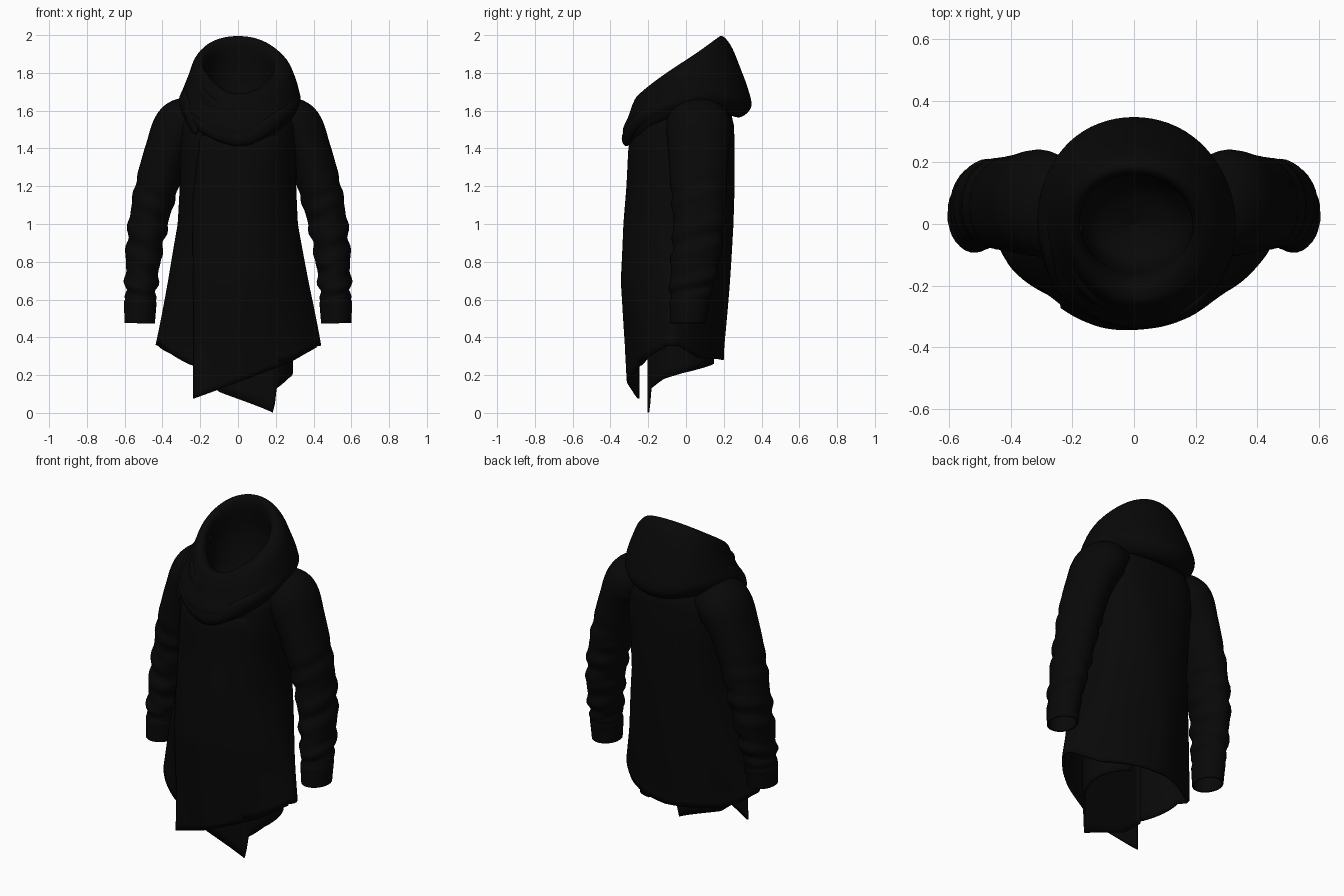
import bpy
import math
from mathutils import Vector

cube = bpy.data.objects.get("Cube")
if cube:
    bpy.data.objects.remove(cube, do_unlink=True)

# One black cloth for the whole garment
cloth = bpy.data.materials.new("black_cloth")
cloth.use_nodes = True
colour = (0.0024, 0.0024, 0.0024, 1)
cloth.diffuse_color = colour
shader = cloth.node_tree.nodes["Principled BSDF"]
shader.inputs["Base Color"].default_value = colour
shader.inputs["Roughness"].default_value = 0.9


def linear(table, t):
    """Piecewise linear lookup in (key, value) pairs."""
    for (a, va), (b, vb) in zip(table, table[1:]):
        if t <= b:
            return va + (vb - va) * max(0, (t - a) / (b - a))
    return table[-1][1]


def spline(rows, t):
    """Smooth curve through rows, t from 0 to 1."""
    f = min(max(t, 0), 1) * (len(rows) - 1)
    i = min(int(f), len(rows) - 2)
    f -= i
    p = [rows[min(max(i + k, 0), len(rows) - 1)] for k in (-1, 0, 1, 2)]
    return [b + 0.5 * f * (c - a + f * (2*a - 5*b + 4*c - d + f * (3*(b - c) + d - a)))
            for a, b, c, d in zip(*p)]


def power(value, exponent):
    return math.copysign(abs(value) ** exponent, value)


def sheet(name, point, nu, nv, closed=False, thickness=0.015):
    """Cloth surface from point(u, v), with real thickness."""
    cols = nu if closed else nu + 1
    verts = [point(i / nu, j / nv) for j in range(nv + 1) for i in range(cols)]
    faces = []
    for j in range(nv):
        for i in range(nu):
            k = (i + 1) % cols
            faces.append((j*cols + i, j*cols + k, (j+1)*cols + k, (j+1)*cols + i))
    mesh = bpy.data.meshes.new(name)
    mesh.from_pydata(verts, [], faces)
    mesh.materials.append(cloth)
    obj = bpy.data.objects.new(name, mesh)
    bpy.context.collection.objects.link(obj)
    if thickness:
        solid = obj.modifiers.new("thickness", "SOLIDIFY")
        solid.thickness = thickness
        solid.offset = 0
    bpy.context.view_layer.objects.active = obj
    obj.select_set(True)
    bpy.ops.object.shade_smooth_by_angle(angle=math.radians(50))
    obj.select_set(False)


# Coat outline: height, half width, front y, back y, y of the widest point, squareness
OUTLINE = [(0, .45, -.29, .19, -.09, 1.5), (.36, .432, -.31, .2, -.08, 1.5),
           (.7, .365, -.337, .225, -.05, 1.85), (1, .312, -.322, .245, -.02, 2.1),
           (1.2, .302, -.305, .252, 0, 2.3), (1.4, .305, -.295, .252, .02, 2.5),
           (1.52, .305, -.265, .248, .03, 2.5), (1.62, .27, -.2, .225, .03, 2.3)]


def outline(z, column):
    return linear([(row[0], row[column]) for row in OUTLINE], z)


def coat_point(angle, z, out=0):
    """Point on the coat; angle 0 is the front, positive to the left."""
    width, front, back, mid, square = (outline(z, c) for c in range(1, 6))
    depth = mid - front if math.cos(angle) > 0 else back - mid
    grow = out + .004 * math.sin(angle * 7 + z * 6) * max(0, 1.3 - z)
    return Vector(((width + grow) * power(math.sin(angle), 2 / square),
                   mid - (depth + grow) * power(math.cos(angle), 2 / square), z))


def coat_angle(x, z):
    return math.asin(power(x / outline(z, 1), outline(z, 5) / 2))


# Coat body with a hem that changes around the figure
HEM = [(-180, .28), (-130, .29), (-104, .355), (-75, .37), (-40, .25), (0, .26),
       (40, .27), (75, .355), (104, .355), (130, .29), (180, .28)]


def body(u, v):
    degrees = u * 360 - 180
    low = linear(HEM, degrees)
    return coat_point(math.radians(degrees), low + (1.62 - low) * v)


sheet("coat_body", body, 120, 40, True, .012)


# Wrapped front panel with a pointed lower corner
def front_panel(u, v):
    edge = -.23 + .16 * max(0, v - .75)
    z_hem = .07
    for step in range(2):
        z = z_hem + (1.47 - z_hem) * v
        start = coat_angle(edge, z)
        angle = start + (math.radians(78) - start) * u
        x = coat_point(angle, .2).x
        z_hem = linear([(-.24, .07), (.28, .27), (.44, .355)], x)
    z = z_hem + (1.47 - z_hem) * v
    return coat_point(angle, z, .01 * (1 - u) - .004 * u)


sheet("front_panel", front_panel, 48, 40, thickness=.01)

# Inner panel hanging flat below the front, wrapping the left side
INNER_HEM = [(-45, .2), (-20, .11), (41, 0), (45, .13), (65, .18), (90, .21), (150, .26)]


def inner_panel(u, v):
    degrees = -45 + 195 * u
    angle = math.radians(degrees)
    low = linear(INNER_HEM, degrees)
    depth = .235 if degrees < 90 else .19
    y = max(-.2, -.02 - depth * math.cos(angle))
    return Vector((.285 * math.sin(angle), y, low + (.7 - low) * v))


sheet("inner_panel", inner_panel, 78, 12, thickness=.01)

# Sleeves: x, z, y, side radius, depth radius
SLEEVE = [(.2, 1.56, .06, .10, .14), (.3, 1.52, .068, .135, .168), (.375, 1.38, .066, .115, .155),
          (.43, 1.2, .066, .108, .143), (.47, 1.03, .068, .1, .132), (.498, .85, .055, .09, .125),
          (.512, .68, .032, .08, .112), (.518, .56, .016, .075, .092), (.52, .475, .01, .07, .084)]


def sleeve_point(u, v, side):
    x, z, y, rx, ry = spline(SLEEVE, v)
    before, after = spline(SLEEVE, v - .02), spline(SLEEVE, v + .02)
    tangent = Vector((after[0] - before[0], 0, after[1] - before[1])).normalized()
    normal = Vector((-tangent.z, 0, tangent.x))
    a = u * math.tau
    # Gathered creases on the forearm, none on the cuff
    strength = linear([(.3, 0), (.45, .005), (.78, .0065), (.84, 0)], v)
    crease = strength * (math.sin(v * 62 + 1.6 * math.sin(a)) + .6 * math.sin(v * 95 + 2 * a))
    cuff = .005 if v > .84 else 0
    p = Vector((x, y, z)) + normal * math.cos(a) * (rx + crease + cuff)
    p.y += math.sin(a) * (ry + crease + cuff)
    p.x *= side
    return p


for label, side in (("left", 1), ("right", -1)):
    sheet(label + "_sleeve", lambda u, v: sleeve_point(u, v, side), 32, 90, True, .01)

# Hood: front y, front z, back y, back z, half width, lift over the shoulders, dip, lean
HOOD = [(-.22, 1.45, .2, 1.59, .25, .08, 0, 0), (-.30, 1.42, .285, 1.565, .3, .1, 0, 0),
        (-.335, 1.49, .345, 1.62, .335, .1, 0, .1), (-.305, 1.57, .33, 1.71, .328, .07, 0, .2),
        (-.28, 1.65, .29, 1.82, .308, .04, .01, .28), (-.25, 1.71, .24, 1.94, .275, .015, .025, .28),
        (-.2, 1.735, .19, 1.995, .225, 0, .05, .2), (-.165, 1.7, .16, 1.95, .195, 0, .06, .15),
        (-.15, 1.6, .18, 1.76, .19, 0, .03, .1), (-.11, 1.5, .13, 1.56, .14, 0, 0, 0),
        (0, 1.46, .01, 1.47, .0005, 0, 0, 0)]


def hood(u, v):
    yf, zf, yb, zb, width, lift, dip, lean = spline(HOOD, v)
    a = u * math.tau
    t = (1 - math.cos(a)) / 2
    z = zf + (zb - zf) * t + lift * math.sin(a) ** 2 - dip * (1 - t) ** 8
    # Slightly pointed towards the back, and slimmer on the right front
    width *= 1 - .07 * (t * math.sin(a)) ** 2
    if math.sin(a) < 0:
        width *= 1 - lean * (1 - t)
    return Vector((width * math.sin(a), yf + (yb - yf) * t, z))


sheet("hood", hood, 72, 60, True, 0)

# Draped cowl folds across the neck
FOLDS = {
    "cowl_fold_lower": [(-.27, -.08, 1.62), (-.22, -.22, 1.54), (-.08, -.3, 1.47), (.05, -.31, 1.46),
                        (.2, -.25, 1.55), (.3, -.1, 1.63), (.31, .03, 1.67)],
    "cowl_fold_upper": [(-.17, .0, 1.78), (-.19, -.12, 1.71), (-.14, -.22, 1.63), (0, -.27, 1.58),
                        (.16, -.22, 1.65), (.25, -.1, 1.73)],
    "side_gather": [(-.28, .03, 1.71), (-.275, -.07, 1.65), (-.25, -.17, 1.56), (-.22, -.25, 1.48)],
}


def fold_point(path, u, v):
    p = Vector(spline(path, v))
    d = (Vector(spline(path, v + .02)) - Vector(spline(path, v - .02))).normalized()
    across = d.cross(Vector((0, 0, 1))).normalized()
    up = across.cross(d)
    a = u * math.tau
    r = math.sqrt(max(0, math.sin(math.pi * v))) + .004
    return p + across * math.cos(a) * .026 * r + up * math.sin(a) * .042 * r


for name, path in FOLDS.items():
    sheet(name, lambda u, v: fold_point(path, u, v), 16, 36, True, 0)
